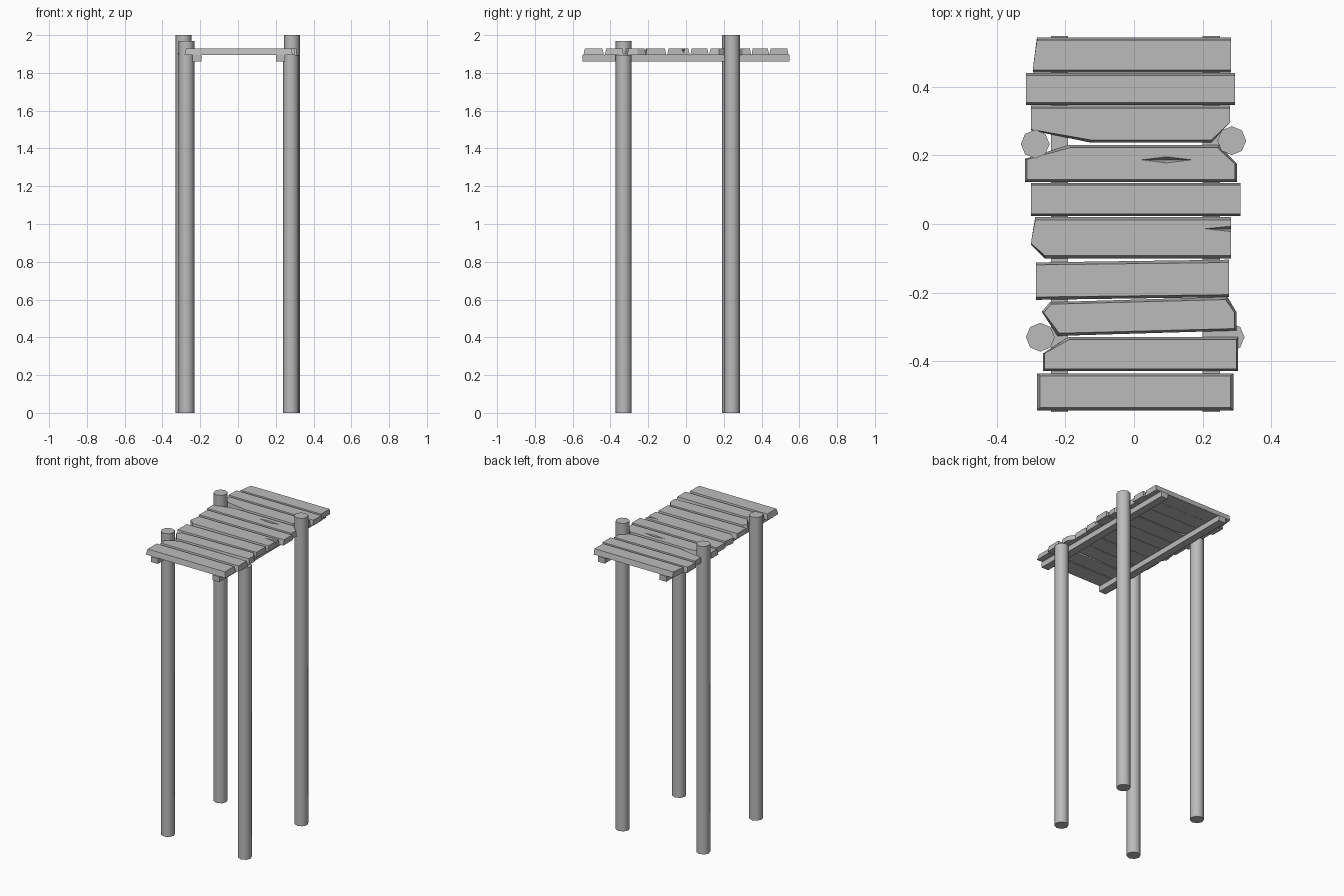
import bpy, bmesh
from math import radians

cube = bpy.data.objects.get("Cube")
if cube:
    bpy.data.objects.remove(cube)

DECK_LOW, DECK_TOP = 1.895, 1.93
RAIL_LOW = 1.86

wood = bpy.data.materials.new("weathered grey")
wood.use_nodes = True
grey = (0.5, 0.5, 0.5, 1)
wood.diffuse_color = grey
wood.node_tree.nodes["Principled BSDF"].inputs["Base Color"].default_value = grey


def finish(name, bm):
    bmesh.ops.recalc_face_normals(bm, faces=bm.faces)
    mesh = bpy.data.meshes.new(name)
    bm.to_mesh(mesh)
    bm.free()
    mesh.materials.append(wood)
    obj = bpy.data.objects.new(name, mesh)
    bpy.context.collection.objects.link(obj)
    return obj


def loft(name, low, high, z_low, z_high):
    """Solid between two outlines with matching corners."""
    bm = bmesh.new()
    a = [bm.verts.new((x, y, z_low)) for x, y in low]
    b = [bm.verts.new((x, y, z_high)) for x, y in high]
    bm.faces.new(a)
    bm.faces.new(b)
    for i in range(len(a)):
        j = (i + 1) % len(a)
        bm.faces.new((a[i], a[j], b[j], b[i]))
    return finish(name, bm)


def plank(name, x0, x1, y0, y1, tilt=0, end_slope=0.0, **cuts):
    """Board with sloping sides; cuts trim named corners by (dx, dy)."""
    corners = (("front_left", x0, y0, 1, 1), ("front_right", x1, y0, -1, 1),
               ("back_right", x1, y1, -1, -1), ("back_left", x0, y1, 1, -1))
    outline = []
    for key, x, y, sx, sy in corners:
        if key in cuts:
            dx, dy = cuts[key]
            pair = [(x, y + sy * dy), (x + sx * dx, y)]
            outline += pair if sx == sy else pair[::-1]
        else:
            outline.append((x, y))
    cx, cy = (x0 + x1) / 2, (y0 + y1) / 2
    outline = [(x, y + tilt * (x - cx) / (x1 - x0)) for x, y in outline]
    upper = [(cx + (x - cx) * (1 - end_slope), cy + (y - cy) * 0.86) for x, y in outline]
    return loft(name, outline, upper, DECK_LOW, DECK_TOP)


def split(board, x, y, half_length, half_width):
    """Shallow diamond-shaped crack in the top of a board."""
    bm = bmesh.new()
    ring = [bm.verts.new(p) for p in ((x - half_length, y, DECK_TOP), (x, y - half_width, DECK_TOP),
                                      (x + half_length, y, DECK_TOP), (x, y + half_width, DECK_TOP))]
    tips = [bm.verts.new((x, y, DECK_TOP + h)) for h in (-0.025, 0.025)]
    for i in range(4):
        for tip in tips:
            bm.faces.new((ring[i], ring[(i + 1) % 4], tip))
    cutter = finish("crack_cutter", bm)
    cutter.hide_render = True
    cutter.hide_viewport = True
    mod = board.modifiers.new("crack", "BOOLEAN")
    mod.operation = "DIFFERENCE"
    mod.object = cutter
    mod.solver = "EXACT"
    bpy.context.view_layer.update()
    baked = bpy.data.meshes.new_from_object(board.evaluated_get(bpy.context.evaluated_depsgraph_get()))
    board.modifiers.clear()
    board.data = baked
    bpy.data.objects.remove(cutter)


# Posts
for name, x, y, top in (("back_right_post", -0.288, 0.233, 2.0), ("back_left_post", 0.285, 0.243, 2.0),
                        ("front_right_post", -0.273, -0.33, 1.97), ("front_left_post", 0.28, -0.33, 1.895)):
    bpy.ops.mesh.primitive_cylinder_add(vertices=8, radius=0.042, depth=top, location=(x, y, top / 2))
    post = bpy.context.object
    post.name = name
    post.data.materials.append(wood)
    bpy.ops.object.shade_smooth_by_angle(angle=radians(50))

# Rails under the deck
for name, x in (("right_rail", -0.217), ("left_rail", 0.225)):
    box = [(x + sx * 0.025, sy * 0.548) for sx, sy in ((-1, -1), (1, -1), (1, 1), (-1, 1))]
    loft(name, box, box, RAIL_LOW, DECK_LOW)

# Deck boards, back to front
plank("plank_1", -0.295, 0.283, 0.441, 0.543, back_left=(0.012, 0.1))
plank("plank_2", -0.315, 0.295, 0.347, 0.44)
plank("plank_3", -0.3, 0.28, 0.237, 0.345, front_left=(0.175, 0.036), front_right=(0.055, 0.06))
cracked = plank("plank_4", -0.318, 0.3, 0.122, 0.23, end_slope=0.02,
                back_left=(0.128, 0.04), back_right=(0.052, 0.055))
plank("plank_5", -0.3, 0.31, 0.023, 0.12)
end_split = plank("plank_6", -0.3, 0.283, -0.1, 0.02, back_left=(0.012, 0.076), front_left=(0.04, 0.04))
plank("plank_7", -0.285, 0.277, -0.217, -0.108, tilt=0.008)
plank("plank_8", -0.268, 0.298, -0.319, -0.22, tilt=0.017, end_slope=0.02, back_left=(0.023, 0.026),
      front_left=(0.045, 0.07), back_right=(0.026, 0.044))
plank("plank_9", -0.265, 0.303, -0.429, -0.33, end_slope=0.015, back_left=(0.073, 0.047))
plank("plank_10", -0.283, 0.29, -0.543, -0.435, end_slope=0.03)

# Cracks in two boards
split(cracked, 0.095, 0.187, 0.073, 0.009)
split(end_split, 0.284, -0.014, 0.077, 0.008)
